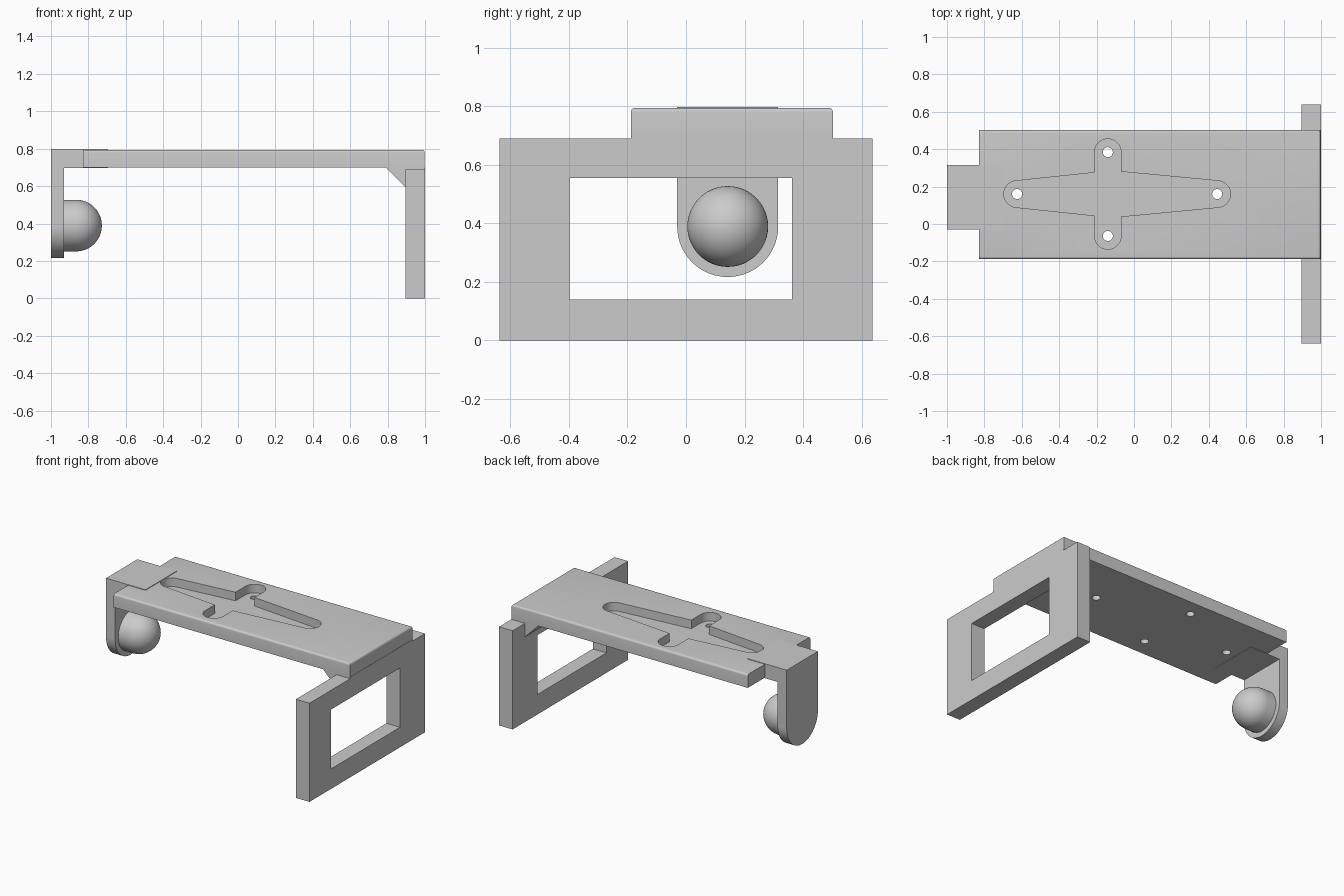
import bpy
import bmesh
from math import cos, sin, pi, radians
from mathutils import Matrix, Vector

cube = bpy.data.objects.get("Cube")
if cube:
    bpy.data.objects.remove(cube, do_unlink=True)

grey = bpy.data.materials.new("plain grey")
grey.use_nodes = True
GREY = (0.6, 0.6, 0.6, 1)
grey.diffuse_color = GREY
grey.node_tree.nodes["Principled BSDF"].inputs["Base Color"].default_value = GREY


def finish(name, bm):
    bmesh.ops.recalc_face_normals(bm, faces=bm.faces)
    mesh = bpy.data.meshes.new(name)
    bm.to_mesh(mesh)
    bm.free()
    mesh.materials.append(grey)
    obj = bpy.data.objects.new(name, mesh)
    bpy.context.collection.objects.link(obj)
    return obj


def prism(name, outline, axis, low, high):
    """Extrude a 2D outline along an axis between two positions."""
    place = {"x": lambda a, b: (low, a, b),
             "y": lambda a, b: (a, low, b),
             "z": lambda a, b: (a, b, low)}[axis]
    step = Vector([(high - low) * (axis == k) for k in "xyz"])
    bm = bmesh.new()
    face = bm.faces.new([bm.verts.new(place(a, b)) for a, b in outline])
    grown = bmesh.ops.extrude_face_region(bm, geom=[face])["geom"]
    verts = [g for g in grown if isinstance(g, bmesh.types.BMVert)]
    bmesh.ops.translate(bm, verts=verts, vec=step)
    return finish(name, bm)


def rect(a0, a1, b0, b1):
    return [(a0, b0), (a1, b0), (a1, b1), (a0, b1)]


def arc(a, b, r, start, end, steps=20):
    angles = [radians(start + (end - start) * i / steps) for i in range(steps + 1)]
    return [(a + r * cos(t), b + r * sin(t)) for t in angles]


def activate(obj):
    bpy.ops.object.select_all(action="DESELECT")
    obj.select_set(True)
    bpy.context.view_layer.objects.active = obj


def cut(obj, cutter):
    cutter.hide_render = True
    mod = obj.modifiers.new("cut", "BOOLEAN")
    mod.operation, mod.solver, mod.object = "DIFFERENCE", "EXACT", cutter
    activate(obj)
    bpy.ops.object.modifier_apply(modifier=mod.name)
    bpy.data.objects.remove(cutter, do_unlink=True)


def smooth(obj):
    activate(obj)
    bpy.ops.object.shade_smooth_by_angle(angle=radians(35))


# Top plate, rounded along both long edges and the frame end
TOP, BOTTOM = 0.794, 0.70
plate = prism("top_plate", rect(-0.83, 0.998, -0.188, 0.502), "z", BOTTOM, TOP)
bm = bmesh.new()
bm.from_mesh(plate.data)
edges = [e for e in bm.edges
         if all(v.co.z > TOP - 0.001 for v in e.verts)
         and any(v.co.x > 0 for v in e.verts)]
bmesh.ops.bevel(bm, geom=edges, offset=0.014, segments=5, profile=0.5, affect="EDGES")
bm.to_mesh(plate.data)
bm.free()

# Cross-shaped pocket with rounded arm ends
CX, CY, R = -0.14, 0.16, 0.071
LEFT, RIGHT, REACH = -0.625, 0.445, 0.224
cross = (arc(RIGHT, CY, R, -84, 84)
         + [(CX + R, CY + 0.12)] + arc(CX, CY + REACH, R, 0, 180)
         + [(CX - R, CY + 0.115)] + arc(LEFT, CY, R, 96, 264)
         + [(CX - R, CY - 0.115)] + arc(CX, CY - REACH, R, 180, 360)
         + [(CX + R, CY - 0.12)])
cut(plate, prism("pocket_cutter", cross, "z", TOP - 0.06, TOP + 0.1))

# Screw holes at the arm ends
for x, y in [(LEFT, CY), (RIGHT, CY), (CX, CY + REACH), (CX, CY - REACH)]:
    hole = arc(x, y, 0.027, 0, 345, 23)
    cut(plate, prism("hole_cutter", hole, "z", BOTTOM - 0.1, TOP + 0.1))
smooth(plate)

# End frame with a raised middle that carries the plate
outline = [(-0.638, 0), (0.638, 0), (0.638, 0.69), (0.502, 0.69),
           (0.502, BOTTOM), (-0.188, BOTTOM), (-0.188, 0.69), (-0.638, 0.69)]
frame = prism("end_frame", outline, "x", 0.895, 1.0)
cut(frame, prism("window_cutter", rect(-0.398, 0.362, 0.14, 0.555), "x", 0.8, 1.1))

# Sloped brace under the plate
prism("corner_brace", [(0.79, BOTTOM), (0.895, 0.595), (0.895, BOTTOM)],
      "y", -0.188, 0.502)

# Bracket: flat arm and hanging tongue with a round lower end
BY, BZ, BR = 0.1425, 0.389, 0.1725
prism("bracket_arm", rect(-0.93, -0.695, BY - BR, BY + BR), "z", 0.697, 0.798)
tongue = arc(BY, BZ, BR, 180, 360, 40) + [(BY + BR, 0.798), (BY - BR, 0.798)]
smooth(prism("bracket_tongue", tongue, "x", -1.0, -0.93))

# Round-nosed knob turned about the x axis
KR, KX = 0.138, -0.866
bm = bmesh.new()
profile = [(-0.93, 0), (-0.93, KR)] + arc(KX, 0, KR, 90, 0, 20)
verts = [bm.verts.new((x, BY, BZ + r)) for x, r in profile]
chain = [bm.edges.new(pair) for pair in zip(verts, verts[1:])]
bmesh.ops.spin(bm, geom=verts + chain, cent=(0, BY, BZ), axis=(1, 0, 0),
               angle=2 * pi, steps=48, use_duplicate=False)
bmesh.ops.remove_doubles(bm, verts=bm.verts, dist=0.0002)
smooth(finish("round_knob", bm))
